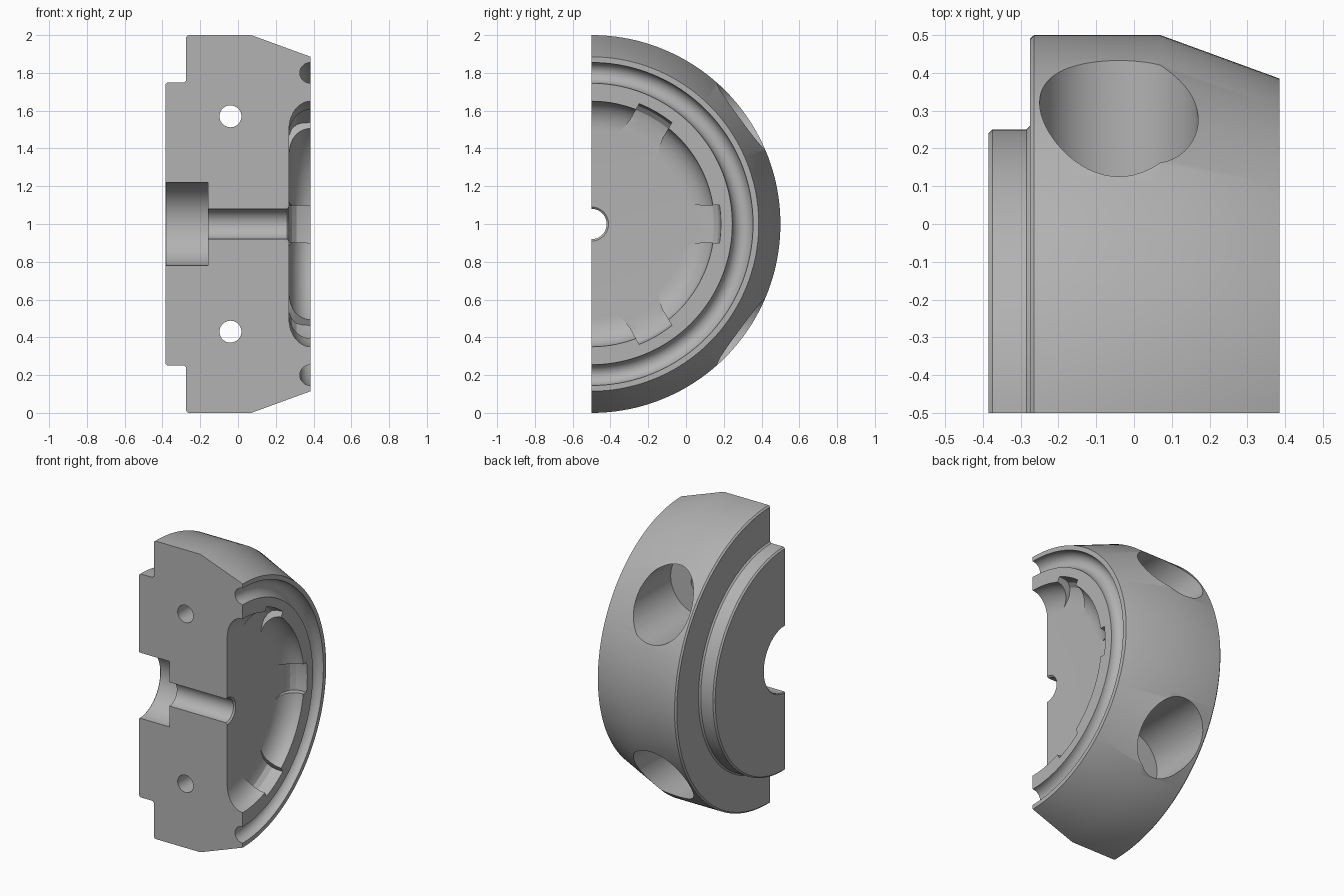
import bpy, bmesh, math

if "Cube" in bpy.data.objects:
    bpy.data.objects.remove(bpy.data.objects["Cube"], do_unlink=True)

AXIS_Y, AXIS_Z = -0.5, 1.0      # turning axis, parallel to x
STEPS = 96                      # facets in the half turn

steel = bpy.data.materials.new("plain grey")
steel.use_nodes = True
GREY = (0.45, 0.45, 0.45, 1)
steel.diffuse_color = GREY
steel.node_tree.nodes["Principled BSDF"].inputs["Base Color"].default_value = GREY


def finish(bm, name):
    bmesh.ops.recalc_face_normals(bm, faces=bm.faces)
    mesh = bpy.data.meshes.new(name)
    bm.to_mesh(mesh)
    bm.free()
    mesh.materials.append(steel)
    obj = bpy.data.objects.new(name, mesh)
    bpy.context.collection.objects.link(obj)
    return obj


def loft(rings, name):
    """Skin a row of equal closed rings and cap both ends."""
    bm = bmesh.new()
    loops = [[bm.verts.new(p) for p in ring] for ring in rings]
    n = len(loops[0])
    for a, b in zip(loops, loops[1:]):
        for i in range(n):
            j = (i + 1) % n
            bm.faces.new((a[i], a[j], b[j], b[i]))
    bm.faces.new(loops[0])
    bm.faces.new(loops[-1])
    return finish(bm, name)


def around(x, radial, tangent, angle):
    """Point placed radially and tangentially about the turning axis."""
    c, s = math.cos(angle), math.sin(angle)
    return (x, AXIS_Y + radial * c - tangent * s, AXIS_Z + radial * s + tangent * c)


def arc(cx, cr, rx, rr, start, end, count):
    angles = [math.radians(start + (end - start) * i / count) for i in range(count + 1)]
    return [(cx + rx * math.cos(a), cr + rr * math.sin(a)) for a in angles]


def cylinder_along_y(x, z, radius, y0, y1, name, sides=64):
    turn = [math.tau * i / sides for i in range(sides)]
    return loft([[(x + radius * math.cos(a), y, z + radius * math.sin(a)) for a in turn]
                 for y in (y0, y1)], name)


# Half section as (x, radius): bore, stepped hub, rim, ring groove, dished recess
FACE, BACK, STEP, FLOOR = 0.385, -0.385, -0.275, 0.27
section = [(FLOOR, 0.09), (FLOOR - 0.01, 0.08), (-0.16, 0.08), (-0.16, 0.22),
           (BACK + 0.005, 0.22), (BACK, 0.225),
           (BACK, 0.74), (BACK + 0.01, 0.75), (STEP - 0.01, 0.75), (STEP, 0.76),
           (STEP, 0.99), (STEP + 0.01, 1.0), (0.07, 1.0), (FACE, 0.885)]
section += arc(FACE, 0.8, 0.058, 0.055, 90, 270, 16)
section += arc(FACE, 0.5, 0.115, 0.15, 90, 180, 10)

half_turn = [math.pi * (i / STEPS - 0.5) for i in range(STEPS + 1)]
body = loft([[around(x, r, 0, a) for x, r in section] for a in half_turn],
            "half_ring_body")

cutters = []

# Notches through the curved wall of the recess, flared toward the centre
for angle in (-60, 0, 60):
    rings = []
    for x, outer in ((FLOOR + 0.001, 0.60), (0.285, 0.64), (0.31, 0.665),
                     (0.34, 0.675), (0.42, 0.68)):
        side = [(0.44, 0.16), (0.48, 0.13), (0.53, 0.107), (0.58, 0.098), (outer, 0.1)]
        rim = [(math.sqrt(outer ** 2 + 0.01 - t * t), t) for t in (0.1, 0.05, 0, -0.05, -0.1)]
        outline = side[:-1] + rim + [(r, -t) for r, t in reversed(side[:-1])]
        rings.append([around(x, r, t, math.radians(angle)) for r, t in outline])
    cutters.append(loft(rings, "notch_cutter"))

# Bolt holes with wide counterbores opening on the rim
for side in (-1, 1):
    z = AXIS_Z + side * 0.57
    cutters.append(cylinder_along_y(-0.04, z, 0.21, -0.08, 0.7, "counterbore_cutter"))
    cutters.append(cylinder_along_y(-0.04, z, 0.058, -0.7, 0.1, "bolt_hole_cutter", 40))

bpy.ops.object.select_all(action="DESELECT")
body.select_set(True)
bpy.context.view_layer.objects.active = body
for cutter in cutters:
    cutter.hide_render = True
    cut = body.modifiers.new("cut", "BOOLEAN")
    cut.operation = "DIFFERENCE"
    cut.solver = "EXACT"
    cut.object = cutter
    bpy.ops.object.modifier_apply(modifier=cut.name)
    bpy.data.objects.remove(cutter, do_unlink=True)

bpy.ops.object.shade_smooth_by_angle(angle=math.radians(25))
